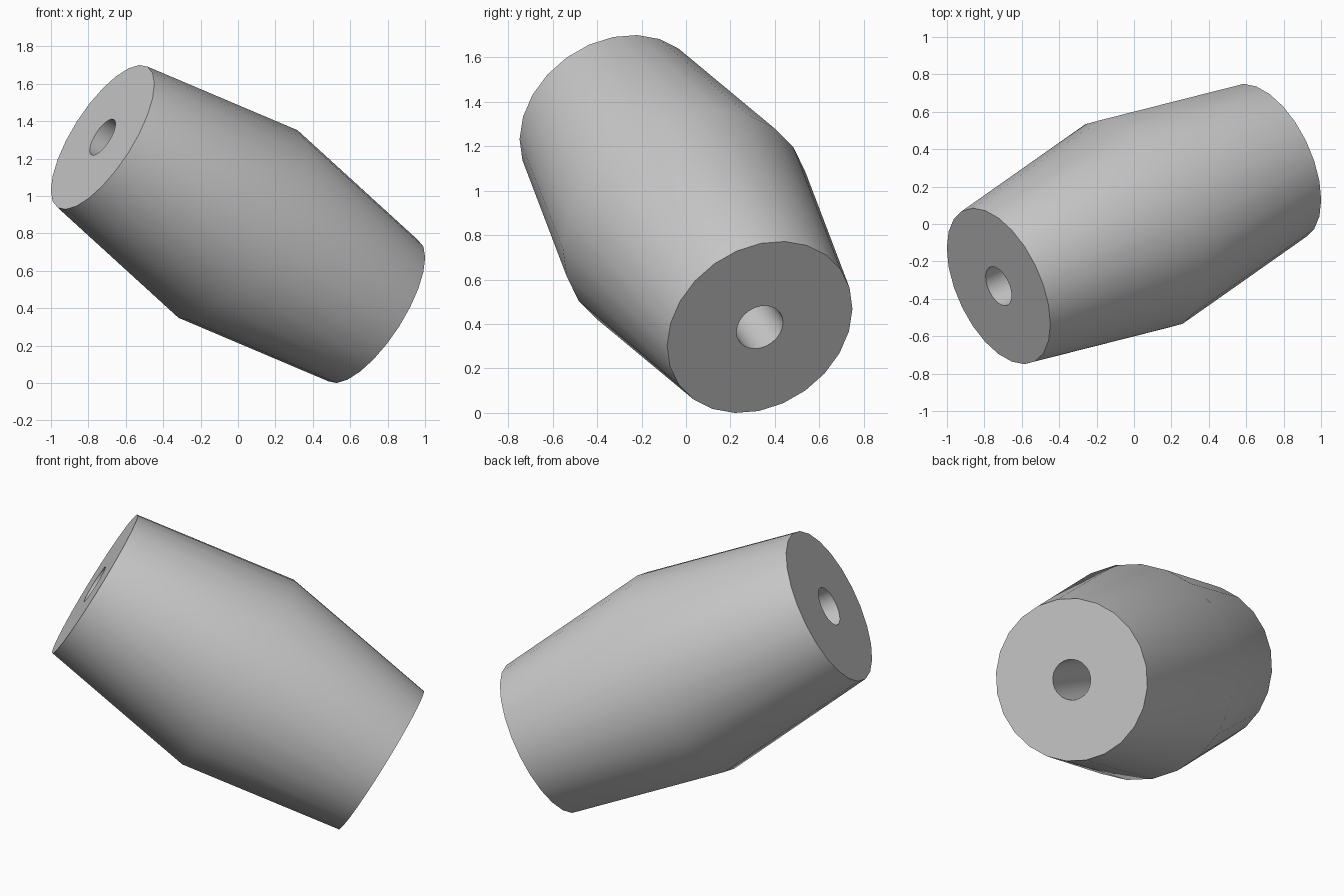
import bpy
import bmesh
import math
from mathutils import Matrix, Vector

cube = bpy.data.objects.get("Cube")
if cube:
    bpy.data.objects.remove(cube, do_unlink=True)

SIDES = 24
HALF_LENGTH = 0.922
END_R, MID_R, HOLE_R = 0.447, 0.594, 0.112

grey = bpy.data.materials.new("plain grey")
grey.use_nodes = True
colour = (0.58, 0.58, 0.58, 1.0)
grey.diffuse_color = colour
grey.node_tree.nodes["Principled BSDF"].inputs["Base Color"].default_value = colour

# Closed profile (radius, height): bore edge, rim, belly, rim, bore edge
profile = [(HOLE_R, -HALF_LENGTH), (END_R, -HALF_LENGTH), (MID_R, 0.0),
           (END_R, HALF_LENGTH), (HOLE_R, HALF_LENGTH)]

# Sweep the profile round the axis to make a barrel with a through hole
bm = bmesh.new()
rings = []
for radius, height in profile:
    ring = []
    for i in range(SIDES):
        a = 2 * math.pi * i / SIDES
        ring.append(bm.verts.new((radius * math.cos(a), radius * math.sin(a), height)))
    rings.append(ring)
for k, ring in enumerate(rings):
    after = rings[(k + 1) % len(rings)]
    for i in range(SIDES):
        j = (i + 1) % SIDES
        bm.faces.new((ring[i], ring[j], after[j], after[i]))
bmesh.ops.recalc_face_normals(bm, faces=bm.faces)

mesh = bpy.data.meshes.new("barrel_bead")
bm.to_mesh(mesh)
bm.free()
mesh.materials.append(grey)
bead = bpy.data.objects.new("barrel_bead", mesh)
bpy.context.collection.objects.link(bead)

# Tilt the barrel: local z follows the slanted axis, a corner lies level with it
axis = Vector((1.45, 0.665, -0.93)).normalized()
u = Vector((1, 0, 0)).cross(axis).normalized()
v = axis.cross(u)
tilt = Matrix((u, v, axis)).transposed().to_4x4()
bead.matrix_world = Matrix.Translation((0, 0, 0.85)) @ tilt

# Smooth barrel wall and bore, crisp rims
bpy.ops.object.select_all(action='DESELECT')
bead.select_set(True)
bpy.context.view_layer.objects.active = bead
bpy.ops.object.shade_smooth_by_angle(angle=math.radians(30))
